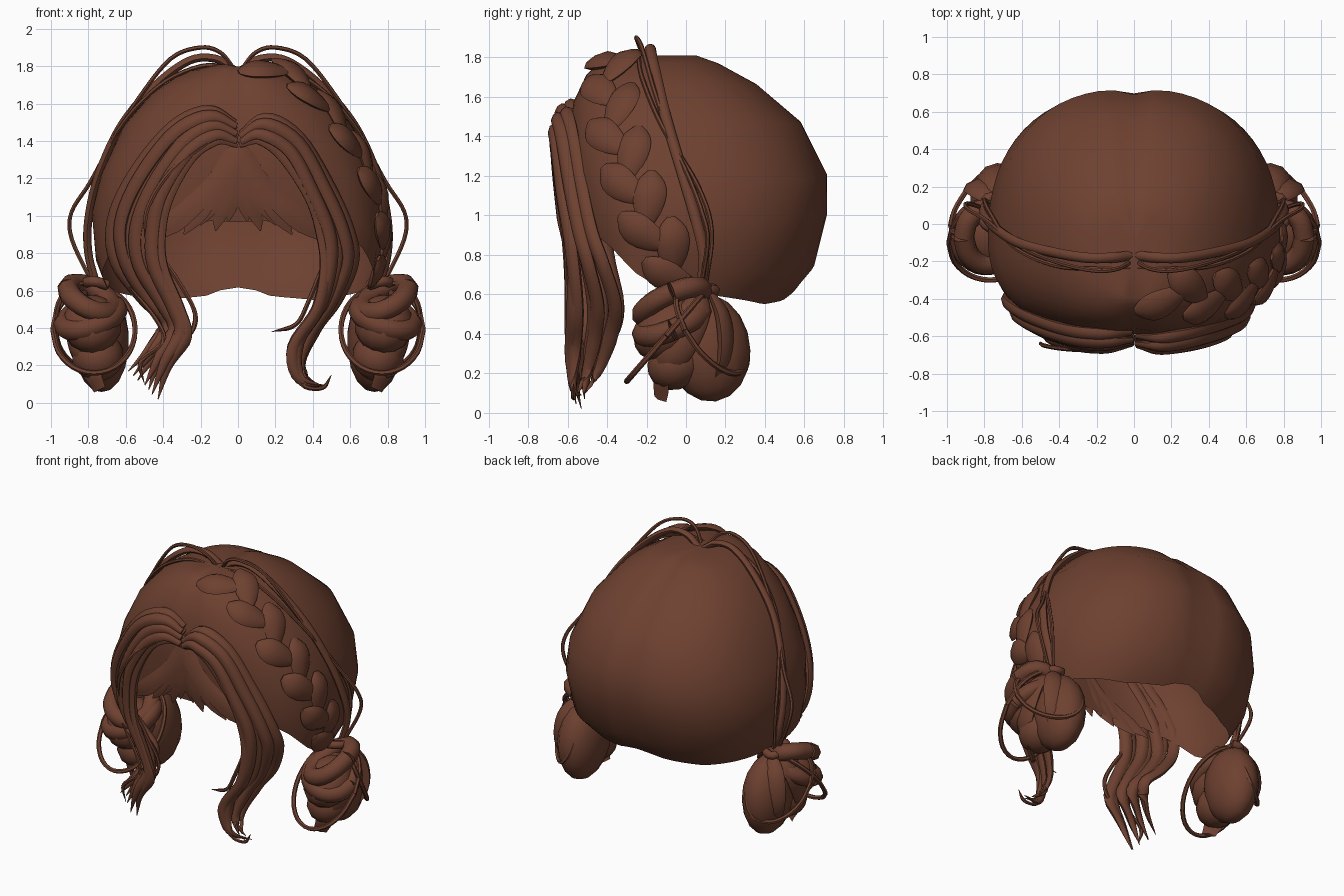
import bpy, bmesh, math, random
from mathutils import Vector, Matrix

if "Cube" in bpy.data.objects:
    bpy.data.objects.remove(bpy.data.objects["Cube"])

random.seed(4)
brown = bpy.data.materials.new("chestnut_brown")
brown.diffuse_color = (0.156, 0.053, 0.03, 1)
brown.use_nodes = True
brown.node_tree.nodes["Principled BSDF"].inputs["Base Color"].default_value = brown.diffuse_color

# Skull profile: height, half width, front y, back y
PROFILE = [(1.81, .12, -.40, .07), (1.77, .29, -.46, .17), (1.66, .46, -.55, .37),
           (1.46, .63, -.60, .60), (1.18, .75, -.60, .73), (.97, .79, -.57, .715),
           (.70, .75, -.50, .64), (.55, .66, -.40, .48)]
# Hem height by angle away from the front
HEM = [(0, .98), (35, .94), (55, .84), (72, .71), (90, .62), (120, .58),
       (145, .55), (168, .57), (180, .63)]
YC, NF, NB = -.1, 2.5, 2.35          # widest line, front and back roundness


def lookup(table, k):
    if (k - table[0][0]) * (table[-1][0] - table[0][0]) <= 0:
        return table[0][1:]
    for a, b in zip(table, table[1:]):
        if min(a[0], b[0]) <= k <= max(a[0], b[0]):
            f = (k - a[0]) / (b[0] - a[0])
            return tuple(p + (q - p) * f for p, q in zip(a[1:], b[1:]))
    return table[-1][1:]


def finish(bm, name):
    bmesh.ops.recalc_face_normals(bm, faces=bm.faces)
    me = bpy.data.meshes.new(name)
    bm.to_mesh(me)
    bm.free()
    me.materials.append(brown)
    ob = bpy.data.objects.new(name, me)
    bpy.context.collection.objects.link(ob)
    bpy.ops.object.select_all(action='DESELECT')
    ob.select_set(True)
    bpy.context.view_layer.objects.active = ob
    bpy.ops.object.shade_smooth_by_angle(angle=math.radians(50))
    return ob


def spline(pts, per=5):
    pts = [Vector(p) for p in pts]
    ext = [2 * pts[0] - pts[1]] + pts + [2 * pts[-1] - pts[-2]]
    out = []
    for i in range(1, len(ext) - 2):
        a, b, c, d = ext[i - 1:i + 3]
        for j in range(per):
            t = j / per
            out.append(.5 * (2 * b + (c - a) * t + (2 * a - 5 * b + 4 * c - d) * t * t
                             + (3 * b - a - 3 * c + d) * t ** 3))
    return out + [pts[-1]]


def lock_taper(t):
    return max(.06, min(1, .45 + 4 * t) * min(1, (1 - t) * 5) ** .8)


def even(t):
    return 1


def lobe(t):
    return max(.05, math.sin(math.pi * (.04 + .92 * t)) ** .7)


def strand(bm, pts, wide, thick, taper=lock_taper, sides=8, per=5, centre=(0, 0, 1)):
    """Sweep an oval section along a smooth path, flat side facing away from centre."""
    path = spline(pts, per)
    rings = []
    for i, p in enumerate(path):
        tan = (path[min(i + 1, len(path) - 1)] - path[max(i - 1, 0)]).normalized()
        out = p - Vector(centre)
        out = out - tan * out.dot(tan)
        out.normalize()
        side = tan.cross(out)
        k = taper(i / (len(path) - 1))
        rings.append([bm.verts.new(p + side * math.cos(2 * math.pi * j / sides) * wide * k
                      + out * math.sin(2 * math.pi * j / sides) * thick * k) for j in range(sides)])
    for a, b in zip(rings, rings[1:]):
        for j in range(sides):
            bm.faces.new((a[j], a[(j + 1) % sides], b[(j + 1) % sides], b[j]))
    bm.faces.new(rings[0][::-1])
    bm.faces.new(rings[-1])


def mirrored(pts, s):
    return [(p[0] * s, p[1], p[2]) for p in pts]


def front_y(x, z):
    w, yf, yb = lookup(PROFILE, z)
    return YC - (YC - yf) * max(.05, 1 - abs(x / w) ** NF) ** (1 / NF)


def side_x(y, z):
    w, yf, yb = lookup(PROFILE, z)
    return w * max(.02, 1 - abs((y - YC) / (yf - YC)) ** NF) ** (1 / NF)


# Scalp cap: open shell with a centre parting groove
bm = bmesh.new()
N = 64
cols = []
for i in range(N):
    a = 2 * math.pi * i / N                      # 0 is the front
    deg = abs((math.degrees(a) + 180) % 360 - 180)
    hem = lookup(HEM, deg)[0]
    sn, c = math.sin(a), math.cos(a)
    e = 2 / (NF if c > 0 else NB)
    col = []
    for row in PROFILE:
        z = 1.81 - (1.81 - row[0]) * (1.81 - hem) / 1.26
        w, yf, yb = lookup(PROFILE, z)
        x = w * math.copysign(abs(sn) ** e, sn)
        r = abs(c) ** e * ((yf - YC) if c > 0 else (yb - YC))
        g = 1 - .025 * math.exp(-(x / .04) ** 2)
        col.append(bm.verts.new((x, YC + r * g, z - (1 - g) * .5)))
    cols.append(col)
crown = bm.verts.new((0, -.15, 1.795))
for i in range(N):
    a, b = cols[i], cols[(i + 1) % N]
    bm.faces.new((crown, a[0], b[0]))
    for j in range(len(PROFILE) - 1):
        bm.faces.new((a[j], a[j + 1], b[j + 1], b[j]))
finish(bm, "scalp_cap")

# Bangs fanned from the parting
bm = bmesh.new()
for s in (-1, 1):
    for k, (ex, ez) in enumerate([(.05, .97), (.12, .92), (.20, .95), (.29, .90), (.36, .93),
                                  (.44, .87), (.52, .87)]):
        pts = []
        for t in (0, .3, .65, 1):
            x = s * (.01 + (ex - .01) * t ** 1.25)
            z = 1.37 + (ez - 1.37) * t ** (1.35 - .09 * k)
            pts.append((x, front_y(x, z) - .008 - .004 * (k % 2), z))
        strand(bm, pts, .055, .010, sides=6, per=4)
finish(bm, "bangs")

# Long face-framing locks, blended between an outer and an inner guide
LEFT_OUT = [(-.01, -.60, 1.50), (-.15, -.61, 1.56), (-.35, -.59, 1.47), (-.55, -.52, 1.22), (-.66, -.45, .97),
            (-.65, -.41, .75), (-.52, -.37, .56), (-.40, -.39, .43), (-.48, -.46, .29), (-.58, -.50, .17)]
LEFT_IN = [(0, -.63, 1.38), (-.12, -.65, 1.41), (-.25, -.65, 1.32), (-.38, -.63, 1.10), (-.43, -.61, .90),
           (-.40, -.60, .72), (-.31, -.60, .50), (-.28, -.60, .36), (-.38, -.59, .20), (-.43, -.55, .02)]
RIGHT_OUT = [(.02, -.62, 1.44), (.15, -.63, 1.52), (.33, -.60, 1.42), (.49, -.55, 1.15), (.60, -.50, .92),
             (.61, -.44, .75), (.52, -.38, .55), (.41, -.40, .40), (.34, -.46, .22), (.38, -.53, .10)]
RIGHT_IN = [(.02, -.64, 1.38), (.12, -.66, 1.41), (.25, -.65, 1.32), (.38, -.63, 1.10), (.46, -.60, .90),
            (.47, -.59, .72), (.42, -.59, .50), (.30, -.60, .30), (.32, -.59, .12), (.48, -.55, .09)]
for name, a, b, n, w in (("left_front_lock", LEFT_OUT, LEFT_IN, 7, .042),
                         ("right_front_lock", RIGHT_OUT, RIGHT_IN, 5, .040)):
    bm = bmesh.new()
    for k in range(n):
        f = k / (n - 1)
        pts = [Vector(p).lerp(Vector(q), f) for p, q in zip(a, b)]
        dy = -.015 if k % 2 else .02
        pts = [p + Vector((random.uniform(-.01, .01), dy, 0)) for p in pts]
        strand(bm, pts, w, .030)
    finish(bm, name)

# Loose wisps beside the locks
bm = bmesh.new()
for pts in ([(-.42, -.58, .80), (-.30, -.58, .62), (-.23, -.57, .48), (-.25, -.57, .38), (-.34, -.57, .30)],
            [(-.58, -.48, .62), (-.44, -.52, .45), (-.40, -.54, .33), (-.52, -.55, .22), (-.50, -.55, .10)],
            [(.46, -.56, .75), (.38, -.57, .55), (.31, -.57, .42), (.18, -.56, .38)],
            [(.42, -.56, .45), (.29, -.57, .25), (.34, -.57, .10), (.45, -.57, .08), (.50, -.57, .15)],
            [(-.12, -.68, 1.42), (-.35, -.67, 1.25), (-.48, -.65, 1.05), (-.50, -.63, .88)]):
    strand(bm, pts, .014, .011, sides=6)
finish(bm, "loose_wisps")

# Looped strands running from the parting to each bun
bm = bmesh.new()
for s in (-1, 1):
    strand(bm, mirrored([(.01, -.2, 1.77), (.09, -.24, 1.87), (.2, -.25, 1.90), (.36, -.22, 1.84), (.53, -.16, 1.63),
                         (.67, -.08, 1.40), (.79, .02, 1.18), (.89, .08, 1.02), (.89, .11, .88), (.79, .08, .66)], s),
           .012, .012, even, 6)
    strand(bm, mirrored([(.02, -.17, 1.78), (.12, -.18, 1.84), (.26, -.18, 1.83), (.44, -.15, 1.70), (.62, -.10, 1.49),
                         (.745, -.02, 1.22), (.80, .05, .98), (.80, .09, .80), (.76, .08, .64)], s), .028, .022, even)
    strand(bm, mirrored([(.02, -.24, 1.79), (.2, -.24, 1.80), (.43, -.22, 1.69), (.645, -.12, 1.45),
                         (.77, .06, 1.15), (.80, .13, .92), (.77, .1, .65)], s), .012, .012, even, 6)
finish(bm, "looped_strands")

# Side braid: broad, flat alternating lobes laid over the cap
bm = bmesh.new()
path = [Vector((.04, -.36, 1.80)), Vector((.14, -.37, 1.80)), Vector((.27, -.38, 1.755))]
path += [Vector((side_x(y, z), y, z)) for y, z in ((-.39, 1.66), (-.38, 1.55), (-.36, 1.43), (-.32, 1.31), (-.28, 1.19),
                                                   (-.24, 1.07), (-.18, .95), (-.12, .83), (-.05, .73), (0, .64))]
mid = Vector((0, YC, 1.1))
for i in range(1, len(path) - 1):
    p = path[i]
    tan = (path[i + 1] - path[i - 1]).normalized()
    out = (p - mid - tan * (p - mid).dot(tan)).normalized()
    side = tan.cross(out) * (1 if i % 2 else -1)
    strand(bm, [p + side * .12 - tan * .12 - out * .015, p + side * .07 - tan * .01 + out * .006,
                p - side * .03 + tan * .14 - out * .008], .085, .032, lobe, per=4, centre=mid)
finish(bm, "side_braid")


def blob(bm, loc, rad, tilt=0):
    m = Matrix.Translation(loc) @ Matrix.Rotation(tilt, 4, 'X') @ Matrix.Diagonal((*rad, 1))
    bmesh.ops.create_uvsphere(bm, u_segments=14, v_segments=9, radius=1, matrix=m)


# Twisted low buns with coils, hanging tips and thin rings
for name, s in (("left_bun", -1), ("right_bun", 1)):
    bm = bmesh.new()
    blob(bm, (s * .73, .11, .33), (.15, .215, .275), .15)
    blob(bm, (s * .78, -.09, .42), (.16, .19, .14), .6)
    blob(bm, (s * .75, -.05, .25), (.14, .15, .13), .5)
    c = (s * .77, 0, .4)
    # two fat tilted coils
    for cz, rx, slope in ((.56, .12, .05), (.46, .145, -.04)):
        coil = [(s * (.79 + rx * math.cos(math.pi * k / 5)), -.07 + .15 * math.sin(math.pi * k / 5),
                 cz + slope * math.cos(math.pi * k / 5) + .06 * math.sin(math.pi * k / 5)) for k in range(11)]
        strand(bm, coil, .058, .055, even, per=3, centre=c)
    # neck tie and fanned folds
    strand(bm, mirrored([(.70, .0, .63), (.77, -.02, .65), (.82, .05, .64), (.78, .14, .62), (.72, .13, .63)], s),
           .028, .028, even, per=3, centre=c)
    for pts in ([(.79, .08, .62), (.87, .04, .50), (.87, -.06, .30), (.79, -.14, .18)],
                [(.77, .12, .62), (.82, .19, .48), (.82, .20, .28), (.75, .12, .09)]):
        strand(bm, mirrored(pts, s), .09, .04, lobe, centre=c)
    strand(bm, mirrored([(.75, -.08, .30), (.78, -.12, .18), (.74, -.13, .07)], s), .09, .03,
           lambda t: 1 - .5 * t, 4, centre=c)
    # thin rings around the bun
    for cx, cy, cz, rx, ry, rz, ph in ((.77, -.10, .39, .22, .20, .23, 0),
                                       (.83, .13, .42, .15, .18, .22, 4.0)):
        ring = [(s * (cx + rx * math.cos(2 * math.pi * k / 12)), cy + ry * math.sin(2 * math.pi * k / 12 + ph),
                 cz + rz * math.sin(2 * math.pi * k / 12)) for k in range(13)]
        strand(bm, ring, .015, .015, even, 6, 3, (s * cx, cy, cz + .01))
    finish(bm, name)
